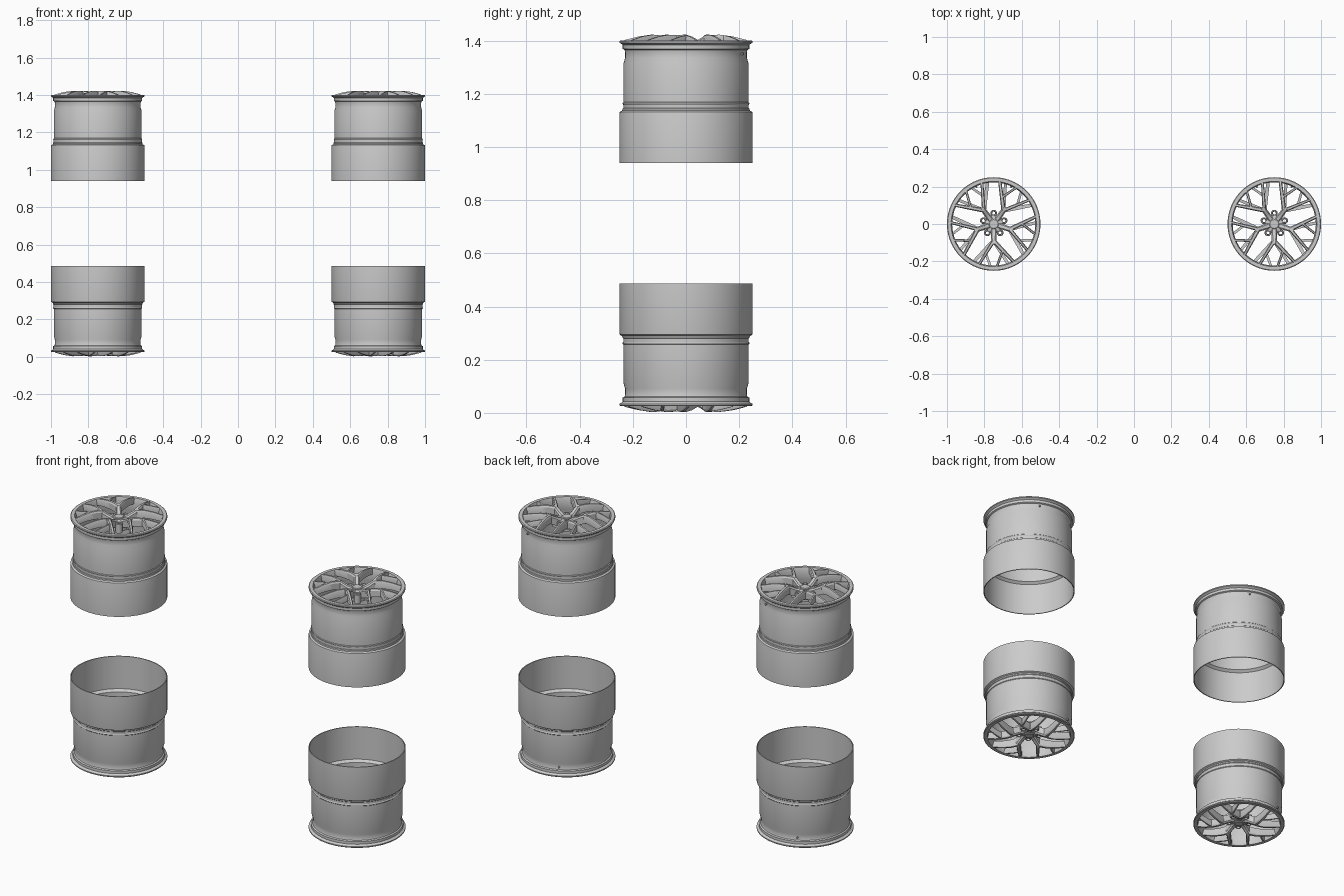
import bpy, bmesh
from math import sin, cos, radians, pi
from mathutils import Vector, Matrix

if "Cube" in bpy.data.objects:
    bpy.data.objects.remove(bpy.data.objects["Cube"])

SEG = 96
HEIGHT = 0.483


def make(name, bm):
    bmesh.ops.recalc_face_normals(bm, faces=bm.faces)
    me = bpy.data.meshes.new(name)
    bm.to_mesh(me)
    bm.free()
    ob = bpy.data.objects.new(name, me)
    bpy.context.collection.objects.link(ob)
    bpy.ops.object.select_all(action='DESELECT')
    ob.select_set(True)
    bpy.context.view_layer.objects.active = ob
    bpy.ops.object.shade_smooth_by_angle(angle=radians(30))
    return ob


def lathe(bm, pts, seg=SEG):
    """Closed (radius, z) loop spun around z."""
    rings = [[bm.verts.new((r * cos(2 * pi * i / seg), r * sin(2 * pi * i / seg), z))
              for r, z in pts] for i in range(seg)]
    n = len(pts)
    for i in range(seg):
        a, b = rings[i], rings[(i + 1) % seg]
        for j in range(n):
            k = (j + 1) % n
            bm.faces.new((a[j], a[k], b[k], b[j]))


def face_z(r):
    """Height of the dished spoke face; local z = 0 is the frontmost plane."""
    keys = [(0.0, -0.034), (0.045, -0.028), (0.095, -0.003), (0.13, 0.0),
            (0.18, -0.007), (0.26, -0.028)]
    for (r0, z0), (r1, z1) in zip(keys, keys[1:]):
        if r <= r1:
            return z0 + (z1 - z0) * (r - r0) / (r1 - r0)
    return keys[-1][1]


def polar(r, deg):
    return Vector((r * cos(radians(deg)), r * sin(radians(deg)), 0))


def bar(bm, p0, p1, w0, w1, d0, d1, n=6):
    """Chamfered bar following the dished face from p0 to p1."""
    side = (p1 - p0).normalized().cross(Vector((0, 0, 1)))
    rows = []
    for i in range(n + 1):
        t = i / n
        p = p0.lerp(p1, t)
        w, d, z = w0 + (w1 - w0) * t, d0 + (d1 - d0) * t, face_z(p.length)
        sec = [(-.5, -d), (-.5, -.008), (-.28, 0), (.28, 0), (.5, -.008), (.5, -d)]
        rows.append([bm.verts.new(p + side * (s * w) + Vector((0, 0, z + h))) for s, h in sec])
    for a, b in zip(rows, rows[1:]):
        for j in range(6):
            k = (j + 1) % 6
            bm.faces.new((a[j], a[k], b[k], b[j]))
    bm.faces.new(rows[0])
    bm.faces.new(rows[-1])


def cylinder(bm, r, z0, z1, at=Vector(), seg=24, r2=None):
    m = Matrix.Translation(at + Vector((0, 0, (z0 + z1) / 2)))
    bmesh.ops.create_cone(bm, cap_ends=True, segments=seg, radius1=r,
                          radius2=r if r2 is None else r2, depth=z1 - z0, matrix=m)


parts = []

# rim barrel: outer profile from lip to inner edge, then back up inside
bm = bmesh.new()
lathe(bm, [(0.228, -0.022), (0.246, -0.022), (0.25, -0.025), (0.25, -0.031),
           (0.243, -0.035), (0.238, -0.039), (0.238, -0.054), (0.231, -0.058),
           (0.229, -0.066), (0.229, -0.088), (0.235, -0.108), (0.235, -0.254),
           (0.238, -0.257), (0.238, -0.261), (0.236, -0.264), (0.236, -0.276),
           (0.239, -0.279), (0.240, -0.286), (0.249, -0.291), (0.25, -0.295),
           (0.25, -HEIGHT), (0.245, -HEIGHT), (0.245, -0.298), (0.231, -0.286),
           (0.229, -0.11), (0.222, -0.09), (0.222, -0.04)])
parts.append(make("rim_barrel", bm))

# five forked directional spokes
bm = bmesh.new()
for k in range(5):
    a = 54 + 72 * k
    fork = polar(0.09, a)
    tip = polar(0.23, a + 28)
    bar(bm, polar(0.02, a), polar(0.108, a), 0.032, 0.026, 0.04, 0.05)
    bar(bm, fork, tip, 0.024, 0.017, 0.045, 0.035)
    bar(bm, fork, polar(0.23, a - 20), 0.02, 0.015, 0.045, 0.035)
    bar(bm, fork.lerp(tip, 0.45), polar(0.23, a + 4), 0.014, 0.013, 0.035, 0.03)
parts.append(make("spokes", bm))

# hub with scalloped pads carrying recessed bolt seats
bm = bmesh.new()
lathe(bm, [(0.024, -0.032), (0.044, -0.036), (0.05, -0.042), (0.05, -0.09), (0.024, -0.09)], 48)
for k in range(5):
    c = polar(0.058, 90 + 72 * k)
    ring = bmesh.new()
    lathe(ring, [(0.010, -0.036), (0.015, -0.036), (0.018, -0.04),
                 (0.018, -0.09), (0.008, -0.09), (0.008, -0.05)], 20)
    bmesh.ops.translate(ring, verts=ring.verts, vec=c)
    tmp = bpy.data.meshes.new("tmp")
    ring.to_mesh(tmp)
    ring.free()
    bm.from_mesh(tmp)
    bpy.data.meshes.remove(tmp)
parts.append(make("hub", bm))

# centre cap
bm = bmesh.new()
cylinder(bm, 0.027, -0.05, -0.028, seg=32)
cylinder(bm, 0.027, -0.028, -0.025, seg=32, r2=0.023)
parts.append(make("centre_cap", bm))

# valve stem poking through the neck of the barrel
bm = bmesh.new()
cylinder(bm, 0.005, -0.012, 0.012, seg=12)
bmesh.ops.rotate(bm, verts=bm.verts, matrix=Matrix.Rotation(pi / 2, 3, 'Y'))
bmesh.ops.translate(bm, verts=bm.verts, vec=(0.226, 0, -0.072))
bmesh.ops.rotate(bm, verts=bm.verts, matrix=Matrix.Rotation(radians(65), 3, 'Z'))
parts.append(make("valve_stem", bm))

# four wheels: upper pair faces up, lower pair is flipped to face down
for label, x, flip in (("upper_left", -0.75, 0), ("upper_right", 0.75, 0),
                       ("lower_left", -0.75, 1), ("lower_right", 0.75, 1)):
    if flip:
        m = Matrix.Translation((x, 0, 0.003)) @ Matrix.Rotation(pi, 4, 'Y')
    else:
        m = Matrix.Translation((x, 0, 1.423))
    for p in parts:
        ob = p.copy()
        ob.name = label + "_" + p.name
        ob.matrix_world = m
        bpy.context.collection.objects.link(ob)
for p in parts:
    bpy.data.objects.remove(p)
